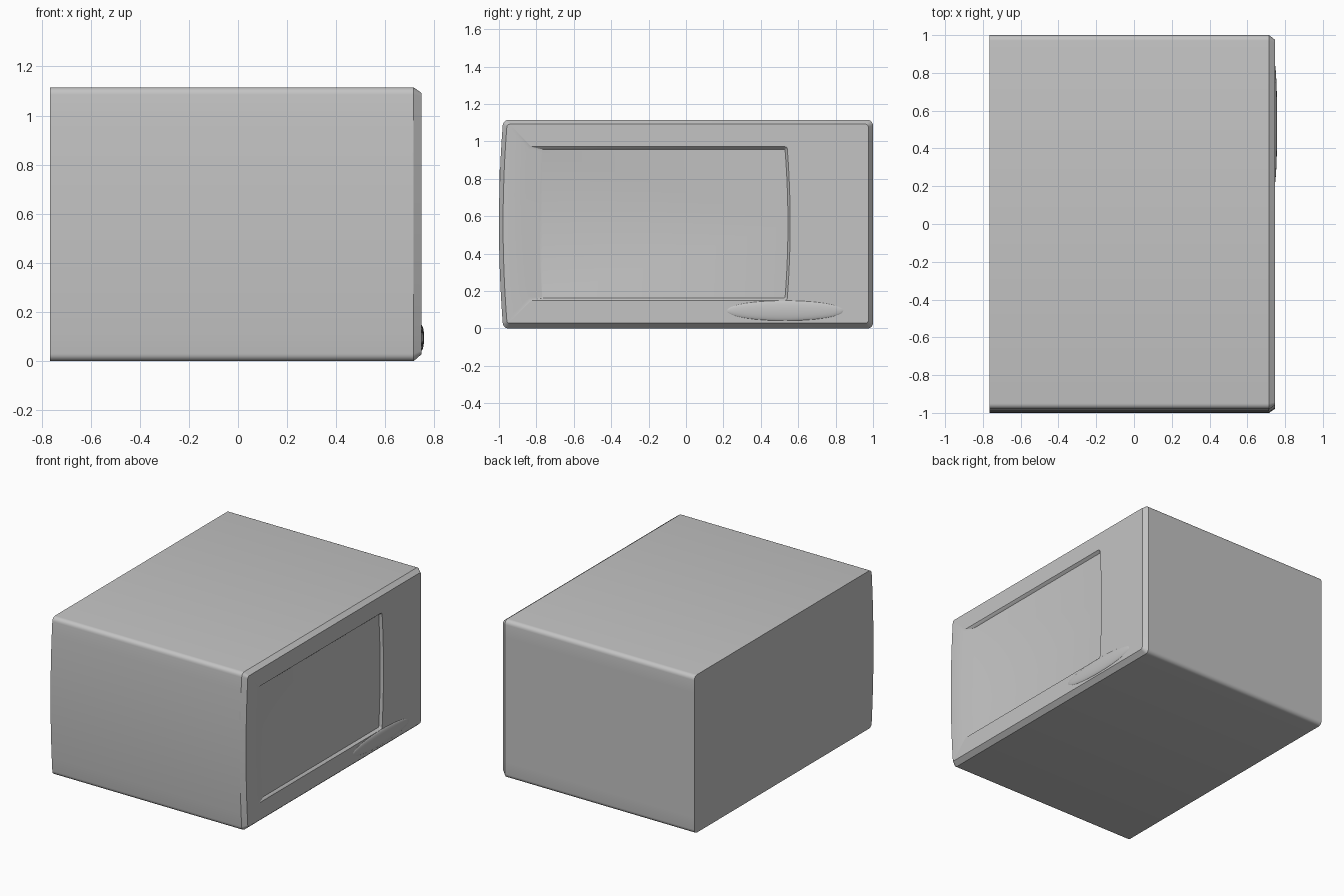
import bpy, bmesh
from math import cos, sin, pi, radians

if "Cube" in bpy.data.objects:
    bpy.data.objects.remove(bpy.data.objects["Cube"])

grey = bpy.data.materials.new("light grey")
grey.use_nodes = True
COLOUR = (0.55, 0.55, 0.55, 1)
grey.diffuse_color = COLOUR
grey.node_tree.nodes["Principled BSDF"].inputs["Base Color"].default_value = COLOUR


def finish(bm, name):
    bmesh.ops.recalc_face_normals(bm, faces=bm.faces[:])
    mesh = bpy.data.meshes.new(name)
    bm.to_mesh(mesh)
    bm.free()
    mesh.materials.append(grey)
    obj = bpy.data.objects.new(name, mesh)
    bpy.context.collection.objects.link(obj)
    bpy.ops.object.select_all(action='DESELECT')
    obj.select_set(True)
    bpy.context.view_layer.objects.active = obj
    bpy.ops.object.shade_smooth_by_angle(angle=radians(30))
    return obj


def outline(x, y0, y1, z0, z1, r, bulge0=0, bulge1=0, arc=5, side=12):
    """Rounded rectangle across x, its two upright sides bowed outwards."""
    pts = []
    corners = [(y1 - r, z0 + r, -pi / 2), (y1 - r, z1 - r, 0),
               (y0 + r, z1 - r, pi / 2), (y0 + r, z0 + r, pi)]
    for i, (cy, cz, start) in enumerate(corners):
        for k in range(arc + 1):
            a = start + k / arc * pi / 2
            pts.append((x, cy + r * cos(a), cz + r * sin(a)))
        if i in (0, 2):
            for k in range(1, side):
                t = k / side
                bow = 4 * t * (1 - t)
                if i == 0:
                    pts.append((x, y1 + bulge1 * bow, z0 + r + t * (z1 - z0 - 2 * r)))
                else:
                    pts.append((x, y0 - bulge0 * bow, z1 - r - t * (z1 - z0 - 2 * r)))
    return pts


# Casing with chamfered door face and shallow window recess
loops = [
    outline(-0.765, -0.98, 1.0, 0.0, 1.115, 0.03, 0.02),
    outline(0.715, -0.98, 1.0, 0.0, 1.115, 0.03, 0.02),
    outline(0.747, -0.958, 0.975, 0.028, 1.092, 0.015, 0.02),
    outline(0.747, -0.84, 0.542, 0.15, 0.972, 0.015, 0.02, 0.015),
    outline(0.729, -0.77, 0.53, 0.162, 0.957, 0.008, 0.015, 0.015),
]
bm = bmesh.new()
rings = [[bm.verts.new(p) for p in loop] for loop in loops]
for a, b in zip(rings, rings[1:]):
    n = len(a)
    for i in range(n):
        j = (i + 1) % n
        bm.faces.new((a[i], a[j], b[j], b[i]))
bm.faces.new(rings[0][::-1])
bm.faces.new(rings[-1])
finish(bm, "casing")

# Low swelling beneath the window
bm = bmesh.new()
bmesh.ops.create_uvsphere(bm, u_segments=32, v_segments=16, radius=1)
bmesh.ops.scale(bm, vec=(0.014, 0.32, 0.055), verts=bm.verts)
bmesh.ops.translate(bm, vec=(0.744, 0.53, 0.095), verts=bm.verts)
finish(bm, "door_grip")

# Thin catch on the bowed side
bm = bmesh.new()
bmesh.ops.create_cube(bm, size=1)
bmesh.ops.scale(bm, vec=(0.005, 0.006, 0.08), verts=bm.verts)
bmesh.ops.translate(bm, vec=(0.713, -0.993, 0.81), verts=bm.verts)
finish(bm, "side_catch")
